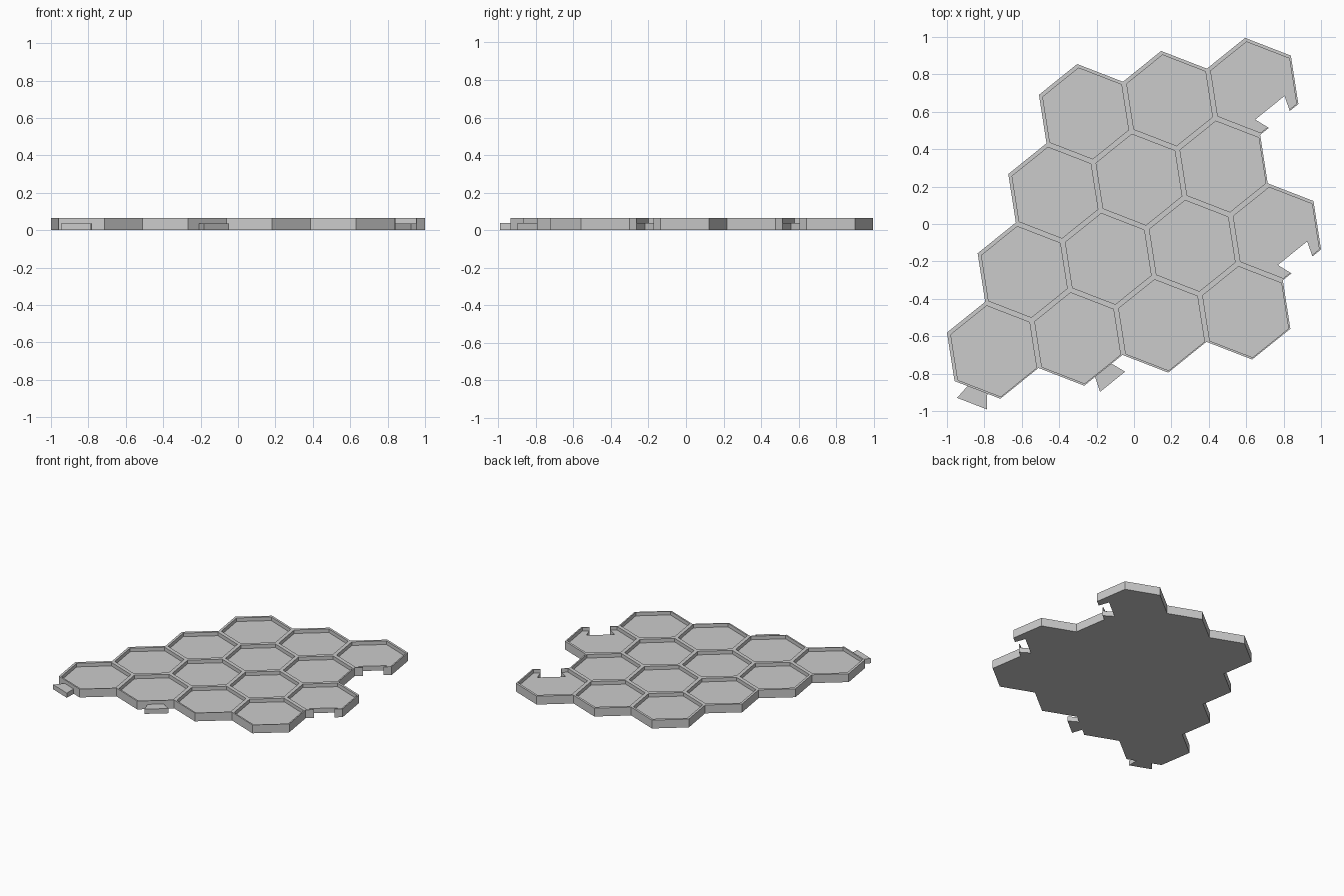
import bpy
import bmesh
from math import cos, sin, radians, sqrt
from mathutils import Vector

cube = bpy.data.objects.get("Cube")
if cube:
    bpy.data.objects.remove(cube, do_unlink=True)

SPACING = 0.4543              # distance between neighbouring cells
RADIUS = SPACING / sqrt(3)
TURN = 8.85                   # rotation of the whole grid, degrees
HEIGHT, FLOOR = 0.065, 0.037
POCKET_RADIUS = RADIUS - 0.0165
POCKET_SHIFT = Vector((0.005, -0.005))


def polar(angle, length=1.0):
    return Vector((cos(radians(angle)), sin(radians(angle)))) * length


grey = bpy.data.materials.new("light_grey")
grey.use_nodes = True
grey.diffuse_color = (0.6, 0.6, 0.6, 1)
bsdf = next(n for n in grey.node_tree.nodes if n.type == 'BSDF_PRINCIPLED')
bsdf.inputs["Base Color"].default_value = (0.6, 0.6, 0.6, 1)
bsdf.inputs["Roughness"].default_value = 0.8


def make_object(name, bm):
    bmesh.ops.remove_doubles(bm, verts=bm.verts, dist=0.0005)
    bmesh.ops.recalc_face_normals(bm, faces=bm.faces)
    mesh = bpy.data.meshes.new(name)
    bm.to_mesh(mesh)
    bm.free()
    mesh.materials.append(grey)
    obj = bpy.data.objects.new(name, mesh)
    bpy.context.collection.objects.link(obj)
    return obj


def dovetail(name, center, angle, near, near_width, far, far_width, z0, z1):
    """Trapezoid prism on the cell edge that faces the given angle."""
    out, side = polar(angle), polar(angle + 90)
    bm = bmesh.new()
    corners = [(near, -near_width), (near, near_width),
               (far, far_width), (far, -far_width)]
    points = [center + out * d + side * w / 2 for d, w in corners]
    face = bm.faces.new([bm.verts.new((p.x, p.y, z0)) for p in points])
    ext = bmesh.ops.extrude_face_region(bm, geom=[face])
    top = [v for v in ext["geom"] if isinstance(v, bmesh.types.BMVert)]
    bmesh.ops.translate(bm, verts=top, vec=(0, 0, z1 - z0))
    return make_object(name, bm)


# Cell centres: two rows of three, then two rows of four
step_x, step_row = polar(TURN, SPACING), polar(TURN + 240, SPACING)
origin = Vector((-0.2635, 0.596))
cells = {(c, r): origin + step_x * c + step_row * r
         for r, count in enumerate((3, 3, 4, 4)) for c in range(count)}

# Honeycomb tray: shared rims, sunken pockets, closed outer walls
bm = bmesh.new()


def add_face(points):
    bm.faces.new([bm.verts.new((p.x, p.y, z)) for p, z in points])


for center in cells.values():
    angles = [TURN + 30 + 60 * k for k in range(6)]
    outer = [center + polar(a, RADIUS) for a in angles]
    inner = [center + POCKET_SHIFT + polar(a, POCKET_RADIUS) for a in angles]
    add_face([(p, FLOOR) for p in inner])
    add_face([(p, 0) for p in reversed(outer)])
    for k in range(6):
        o1, o2 = outer[k], outer[(k + 1) % 6]
        i1, i2 = inner[k], inner[(k + 1) % 6]
        add_face([(o1, HEIGHT), (o2, HEIGHT), (i2, HEIGHT), (i1, HEIGHT)])
        add_face([(i1, HEIGHT), (i2, HEIGHT), (i2, FLOOR), (i1, FLOOR)])
        neighbour = center + polar(angles[k] + 30, SPACING)
        if all((neighbour - c).length > 0.01 for c in cells.values()):
            add_face([(o1, 0), (o2, 0), (o2, HEIGHT), (o1, HEIGHT)])
tray = make_object("honeycomb_tray", bm)

# Dovetail sockets cut through the two protruding right-hand cells
APOTHEM = SPACING / 2
for name, key in (("back", (2, 0)), ("front", (3, 2))):
    # sides flare at the same slope past the edge of the cell
    cutter = dovetail(name + "_socket_cutter", cells[key], TURN - 60,
                      0.147, 0.201, APOTHEM + 0.02, 0.130, -0.05, HEIGHT + 0.05)
    cutter.hide_render = True
    cutter.hide_viewport = True
    cutter.display_type = 'WIRE'
    cut = tray.modifiers.new(name + "_socket", 'BOOLEAN')
    cut.operation = 'DIFFERENCE'
    cut.solver = 'EXACT'
    cut.object = cutter

# Dovetail tabs on the front edge, as thick as the pocket floors
for name, key, angle in (("right_tab", (0, 3), TURN - 120),
                         ("middle_tab", (1, 3), TURN - 60)):
    dovetail(name, cells[key], angle, APOTHEM, 0.113, 0.306, 0.172, 0, FLOOR)
